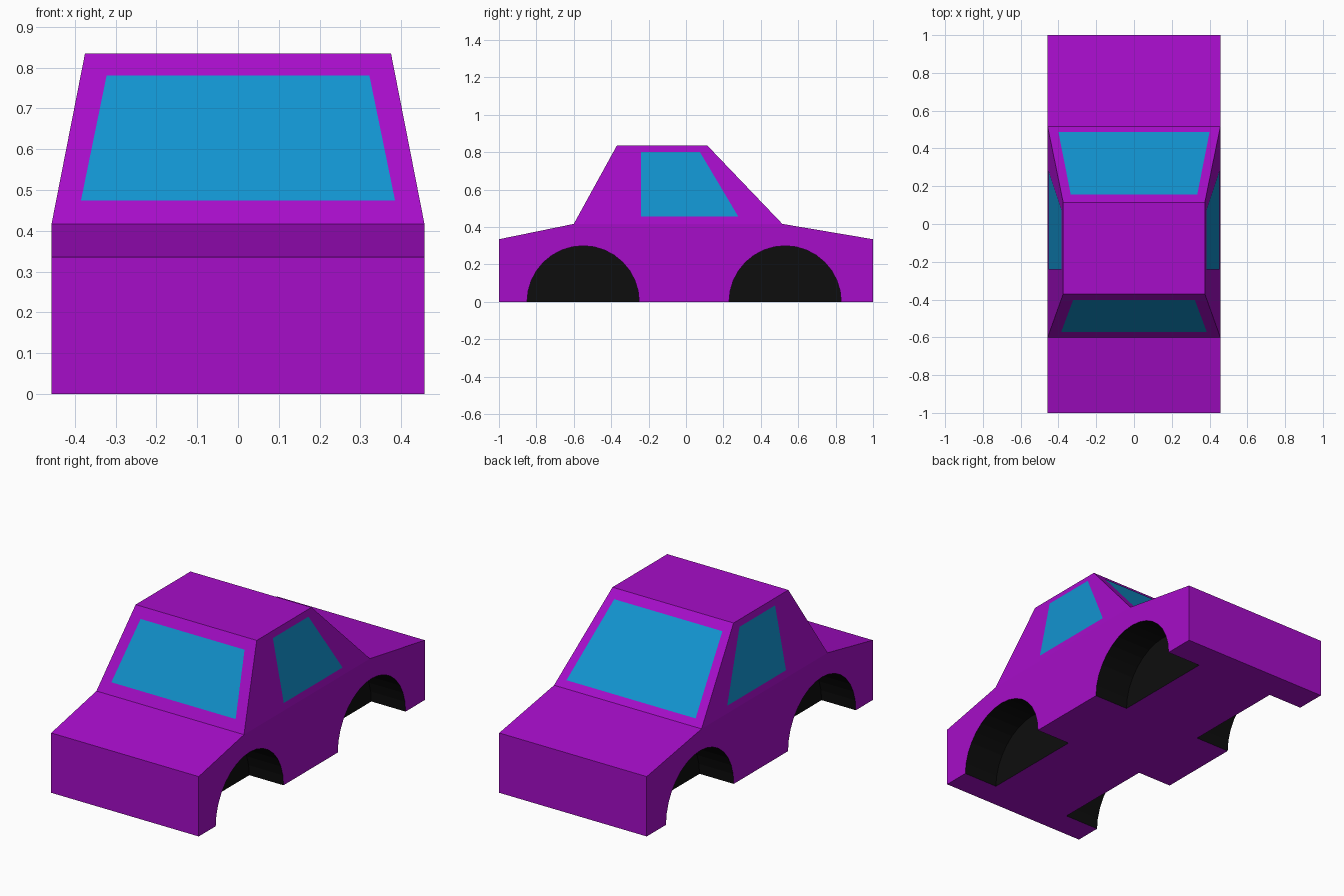
import bpy, bmesh, math
from mathutils import Vector, Matrix

if "Cube" in bpy.data.objects:
    bpy.data.objects.remove(bpy.data.objects["Cube"])

HALF, ROOF_HALF = 0.457, 0.375      # half widths at the belt line and roof
BELT, ROOF = 0.417, 0.835           # heights of the belt line and roof


def material(name, rgb):
    m = bpy.data.materials.new(name)
    m.diffuse_color = (*rgb, 1)
    m.use_nodes = True
    m.node_tree.nodes["Principled BSDF"].inputs["Base Color"].default_value = m.diffuse_color
    return m


paint = material("purple_paint", (0.38, 0.004, 0.58))
glass = material("blue_glass", (0.006, 0.29, 0.62))
black = material("black", (0.004, 0.004, 0.004))


def half_width(z):
    t = max(0, (z - BELT) / (ROOF - BELT))
    return HALF + (ROOF_HALF - HALF) * t


def make_object(name, bm, mat):
    bmesh.ops.recalc_face_normals(bm, faces=bm.faces)
    me = bpy.data.meshes.new(name)
    bm.to_mesh(me)
    bm.free()
    me.materials.append(mat)
    ob = bpy.data.objects.new(name, me)
    bpy.context.collection.objects.link(ob)
    return ob


# Body: side profile (y, z) spanned across the car, cabin leaning inwards
profile = [(-1, 0), (-1, 0.335), (-0.6, BELT), (-0.37, ROOF),
           (0.115, ROOF), (0.515, BELT), (1, 0.335), (1, 0)]
bm = bmesh.new()
sides = [[bm.verts.new((s * half_width(z), y, z)) for y, z in profile] for s in (-1, 1)]
for i in range(8):
    j = (i + 1) % 8
    bm.faces.new((sides[0][i], sides[0][j], sides[1][j], sides[1][i]))
for v in sides:
    bm.faces.new([v[i] for i in (0, 1, 2, 5, 6, 7)])
    bm.faces.new(v[2:6])
body = make_object("car_body", bm, paint)

# Wheel wells: round pockets cut into both sides
bm = bmesh.new()
for s in (-1, 1):
    for y in (-0.55, 0.53):
        place = Matrix.Translation((s * 0.4, y, 0)) @ Matrix.Rotation(math.pi / 2, 4, 'Y')
        bmesh.ops.create_cone(bm, cap_ends=True, segments=32, radius1=0.3,
                              radius2=0.3, depth=0.31, matrix=place)
cutter = make_object("wheel_well_cutter", bm, black)
cutter.hide_render = True
cut = body.modifiers.new("wheel_wells", 'BOOLEAN')
cut.operation, cut.solver, cut.object = 'DIFFERENCE', 'EXACT', cutter
cut.material_mode = 'TRANSFER'
bpy.context.view_layer.objects.active = body
bpy.ops.object.modifier_apply(modifier=cut.name)
bpy.data.objects.remove(cutter)


# Windows: flat panes lying just on the cabin faces
def pane(name, points, outward):
    bm = bmesh.new()
    face = bm.faces.new([bm.verts.new(p) for p in points])
    face.normal_update()
    if face.normal.dot(Vector(outward)) < 0:
        face.normal_flip()
    bmesh.ops.translate(bm, verts=bm.verts, vec=face.normal * 0.002)
    me = bpy.data.meshes.new(name)
    bm.to_mesh(me)
    bm.free()
    me.materials.append(glass)
    bpy.context.collection.objects.link(bpy.data.objects.new(name, me))


def screen(name, low, high, outward):
    (w0, y0, z0), (w1, y1, z1) = low, high
    pane(name, [(-w0, y0, z0), (w0, y0, z0), (w1, y1, z1), (-w1, y1, z1)], outward)


screen("windshield", (0.385, -0.569, 0.473), (0.322, -0.40, 0.78), (0, -1, 0))
screen("rear_window", (0.40, 0.485, 0.448), (0.335, 0.155, 0.793), (0, 1, 0))
for s, side in ((-1, "left"), (1, "right")):
    outline = [(-0.24, 0.455), (0.28, 0.455), (0.075, 0.80), (-0.24, 0.80)]
    pane(side + "_side_window", [(s * half_width(z), y, z) for y, z in outline], (s, 0, 0))
